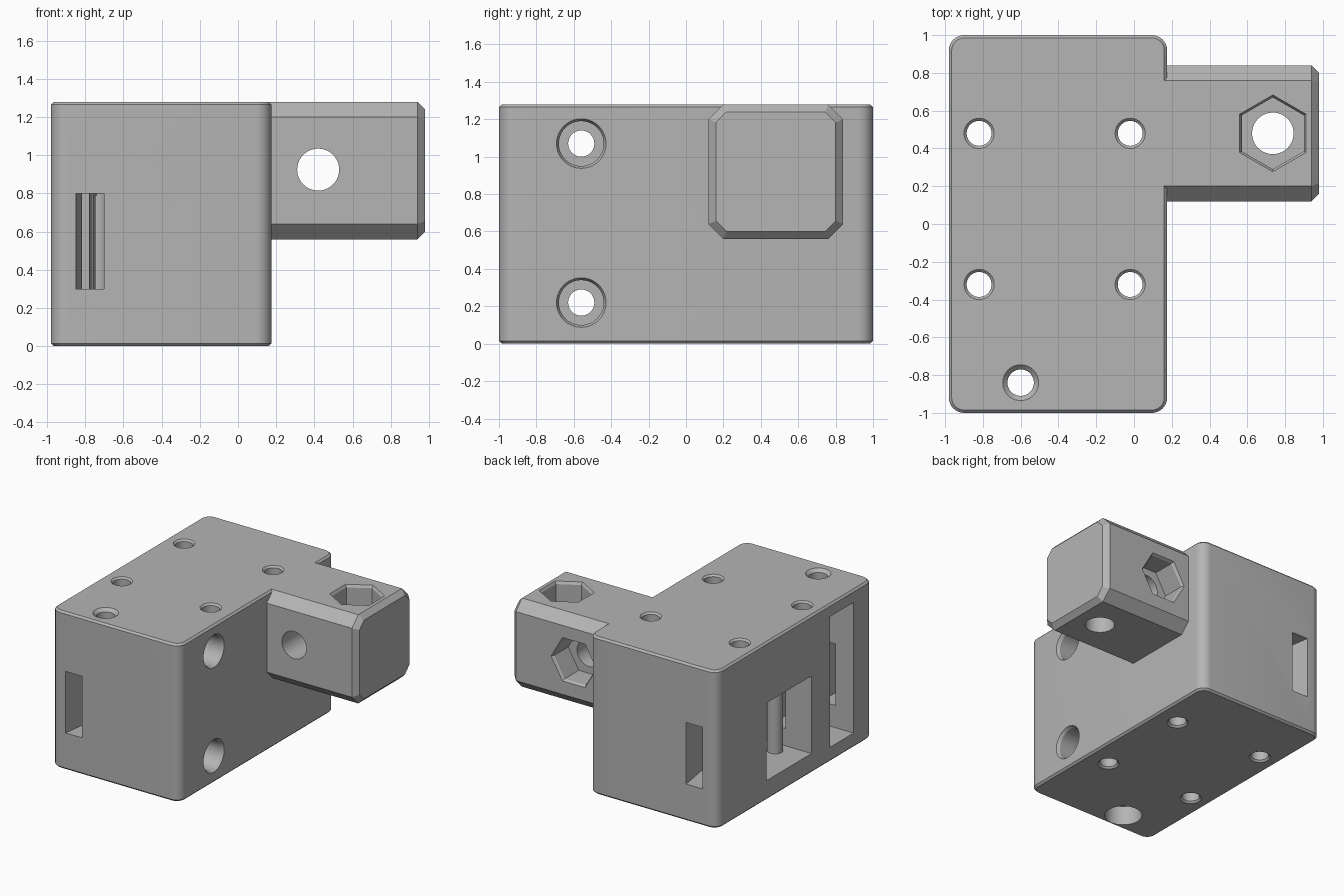
import bpy, bmesh, math
from mathutils import Matrix, Vector

if "Cube" in bpy.data.objects:
    bpy.data.objects.remove(bpy.data.objects["Cube"], do_unlink=True)

grey = bpy.data.materials.new("plain_grey")
grey.use_nodes = True
GREY = (0.46, 0.46, 0.46, 1)
grey.diffuse_color = GREY
grey.node_tree.nodes["Principled BSDF"].inputs["Base Color"].default_value = GREY

TURN = {"Z": Matrix(), "X": Matrix.Rotation(math.pi / 2, 4, "Y"),
        "Y": Matrix.Rotation(-math.pi / 2, 4, "X")}


def finish(name, bm):
    bmesh.ops.recalc_face_normals(bm, faces=bm.faces[:])
    mesh = bpy.data.meshes.new(name)
    bm.to_mesh(mesh)
    bm.free()
    mesh.materials.append(grey)
    ob = bpy.data.objects.new(name, mesh)
    bpy.context.collection.objects.link(ob)
    return ob


def box_bm(lo, hi):
    bm = bmesh.new()
    lo, hi = Vector(lo), Vector(hi)
    size = hi - lo
    bmesh.ops.create_cube(bm, size=1, matrix=Matrix.Translation((lo + hi) / 2) @ Matrix.Diagonal((*size, 1)))
    return bm


def bevel(bm, pick, width, segments=1):
    edges = [e for e in bm.edges if pick(*(v.co for v in e.verts))]
    bmesh.ops.bevel(bm, geom=edges, offset=width, segments=segments, profile=0.5, affect="EDGES")


def lathe(origin, axis, profile, sides=40, phase=0):
    """Solid of revolution from (radius, distance) pairs along an axis."""
    bm = bmesh.new()
    place = Matrix.Translation(origin) @ TURN[axis]
    angles = [phase + 2 * math.pi * i / sides for i in range(sides)]
    rings = [[bm.verts.new(place @ Vector((r * math.cos(a), r * math.sin(a), t))) for a in angles]
             for r, t in profile]
    for low, high in zip(rings, rings[1:]):
        for i in range(sides):
            j = (i + 1) % sides
            bm.faces.new((low[i], low[j], high[j], high[i]))
    bm.faces.new(rings[0])
    bm.faces.new(rings[-1])
    return bm


def prism(points, z0, z1):
    bm = bmesh.new()
    rings = [[bm.verts.new((x, y, z)) for x, y in points] for z in (z0, z1)]
    n = len(points)
    for i in range(n):
        j = (i + 1) % n
        bm.faces.new((rings[0][i], rings[0][j], rings[1][j], rings[1][i]))
    bm.faces.new(rings[0])
    bm.faces.new(rings[1])
    return bm


def cut(target, bm):
    cutter = finish("cutter", bm)
    cutter.hide_render = True
    mod = target.modifiers.new("cut", "BOOLEAN")
    mod.operation, mod.solver, mod.object = "DIFFERENCE", "EXACT", cutter
    bpy.context.view_layer.objects.active = target
    bpy.ops.object.modifier_apply(modifier=mod.name)
    bpy.data.objects.remove(cutter, do_unlink=True)


TOP = 1.28

# Main block: rounded upright edges, fine chamfer on top and bottom rims
bm = box_bm((-0.98, -1, 0), (0.175, 1, TOP))
bevel(bm, lambda a, b: abs(a.z - b.z) > 1, 0.08, 8)
bevel(bm, lambda a, b: abs(a.z - b.z) < 0.001, 0.015)
body = finish("main_block", bm)

# Side arm: chamfered along its length and round its free end
bm = box_bm((0.12, 0.12, 0.56), (0.98, 0.84, TOP))
bevel(bm, lambda a, b: abs(a.x - b.x) > 0.5, 0.08)
bevel(bm, lambda a, b: min(a.x, b.x) > 0.97, 0.04)
arm = finish("side_arm", bm)

# Four upright bolt holes, countersunk at both ends
for x in (-0.82, -0.02):
    for y in (-0.32, 0.48):
        cut(body, lathe((x, y, 0), "Z", [(0.09, -0.01), (0.066, 0.014), (0.066, TOP - 0.014), (0.09, TOP + 0.01)]))

# Front upright hole with a counterbore underneath
cut(body, lathe((-0.6, -0.84, 0), "Z", [(0.14, -0.02), (0.13, 0.15), (0.07, 0.15),
                                        (0.07, TOP - 0.025), (0.105, TOP + 0.01)]))

# Cross holes with counterbores, and the tall nut slot they reach
for z in (0.22, 1.07):
    cut(body, lathe((0, -0.56, z), "X", [(0.07, -0.7), (0.07, 0), (0.12, 0), (0.12, 0.15), (0.14, 0.19)]))
cut(body, box_bm((-1.1, -0.75, 0.12), (-0.6, -0.45, 1.18)))

# Side window, and the slanted slots leading to it from both ends
cut(body, box_bm((-1.1, -0.21, 0.16), (-0.55, 0.37, 0.79)))
for s in (-1, 1):
    end, inner = (-1.05, -0.15) if s < 0 else (1.05, 0.31)
    cut(body, prism([(-0.855, end), (-0.71, end), (-0.59, inner), (-0.74, inner)], 0.3, 0.8))
finish("window_post", lathe((-0.73, -0.1, 0), "Z", [(0.06, 0.14), (0.06, 0.81)]))

# Arm bolt holes with hexagonal nut pockets on the top and back
cut(arm, lathe((0.735, 0.48, 0), "Z", [(0.11, 0.5), (0.11, 1.2)]))
cut(arm, lathe((0.735, 0.48, 0), "Z", [(0.19, TOP - 0.2), (0.19, TOP - 0.02), (0.21, TOP + 0.01)], 6, math.pi / 6))
cut(arm, lathe((0.42, 0, 0.925), "Y", [(0.11, 0), (0.11, 0.75)]))
cut(arm, lathe((0.42, 0, 0.925), "Y", [(0.19, 0.64), (0.19, 0.82), (0.21, 0.85)], 6))

# Smooth the round surfaces, keep edges sharp
for ob in bpy.context.view_layer.objects:
    ob.select_set(ob.type == "MESH" and grey.name in ob.data.materials)
bpy.context.view_layer.objects.active = body
bpy.ops.object.shade_smooth_by_angle(angle=math.radians(25))
